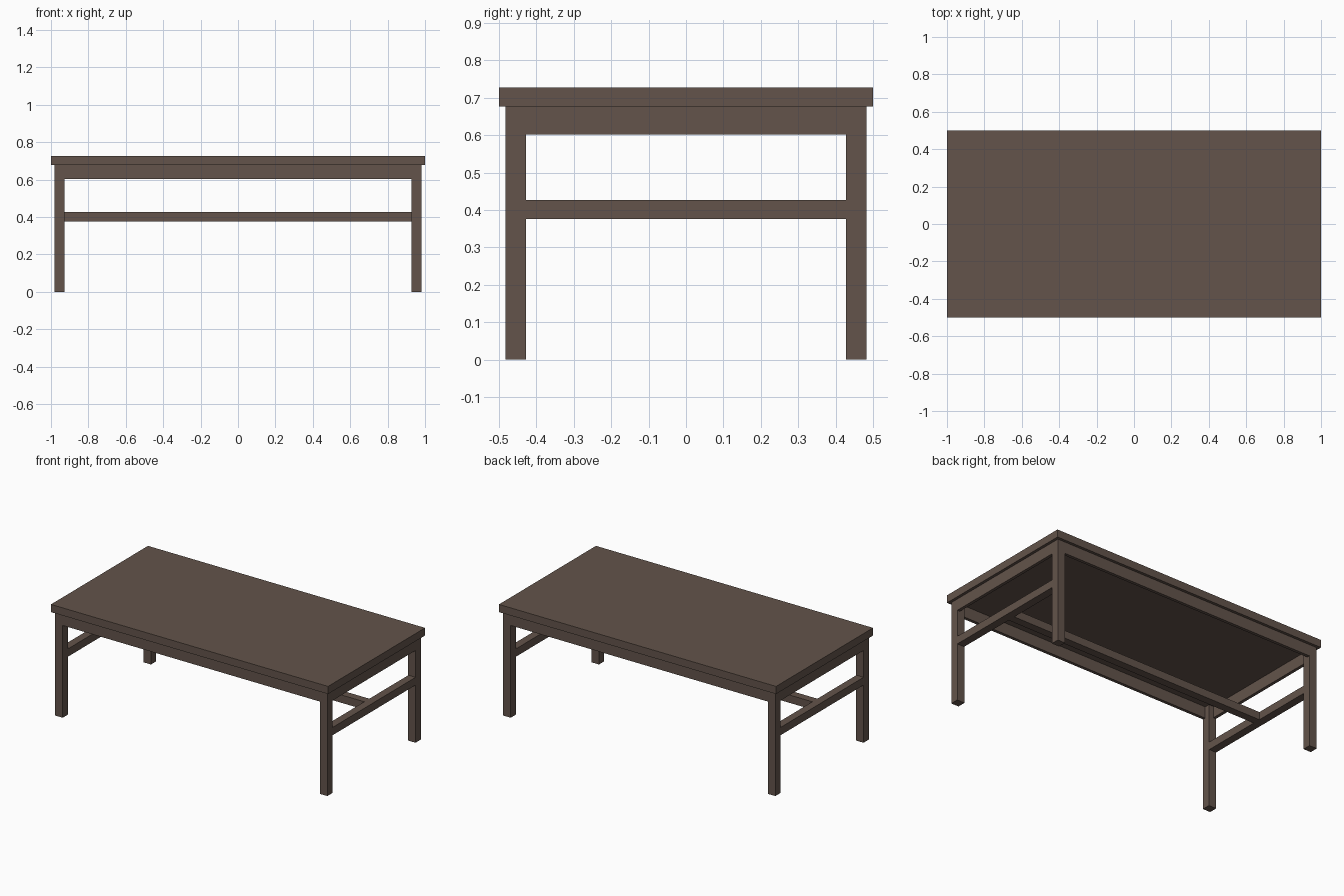
import bpy

if "Cube" in bpy.data.objects:
    bpy.data.objects.remove(bpy.data.objects["Cube"])

# Single dark wood colour
wood = bpy.data.materials.new("dark_brown_wood")
wood.diffuse_color = (0.125, 0.088, 0.070, 1.0)
wood.use_nodes = True
wood.node_tree.nodes["Principled BSDF"].inputs["Base Color"].default_value = wood.diffuse_color


def box(name, x, y, z):
    """Axis-aligned box from (min, max) ranges."""
    centre = [(r[0] + r[1]) / 2 for r in (x, y, z)]
    bpy.ops.mesh.primitive_cube_add(size=1, location=centre)
    ob = bpy.context.object
    ob.name = name
    ob.scale = [r[1] - r[0] for r in (x, y, z)]
    bpy.ops.object.transform_apply(location=False, rotation=False, scale=True)
    ob.data.materials.append(wood)
    return ob


def span(a, b, sign):
    return tuple(sorted((a * sign, b * sign)))


OX, OY = 0.982, 0.482        # outer faces of the frame
LEG = 0.054                  # leg thickness
IX, IY = OX - LEG, OY - LEG  # inner faces of the legs
TOP0, TOP1 = 0.677, 0.727    # tabletop heights
APRON_Z, APRON_T = 0.602, 0.02
BAR_Z, BAR_T = (0.376, 0.427), 0.052

# Tabletop
box("tabletop", (-1, 1), (-0.5, 0.5), (TOP0, TOP1))

# Legs
for sx, side in ((-1, "left"), (1, "right")):
    for sy, end in ((-1, "front"), (1, "back")):
        box(f"{end}_{side}_leg", span(IX, OX, sx), span(IY, OY, sy), (0, TOP0))

# Aprons flush with the outside of the legs
for sy, end in ((-1, "front"), (1, "back")):
    box(f"{end}_apron", (-IX, IX), span(OY - APRON_T, OY, sy), (APRON_Z, TOP0))
for sx, side in ((-1, "left"), (1, "right")):
    box(f"{side}_apron", span(OX - APRON_T, OX, sx), (-IY, IY), (APRON_Z, TOP0))
    # End stretchers between the legs
    box(f"{side}_stretcher", span(OX - BAR_T, OX, sx), (-IY, IY), BAR_Z)

# Long centre stretcher
box("centre_stretcher", (-OX + BAR_T, OX - BAR_T), (-BAR_T / 2, BAR_T / 2), BAR_Z)
